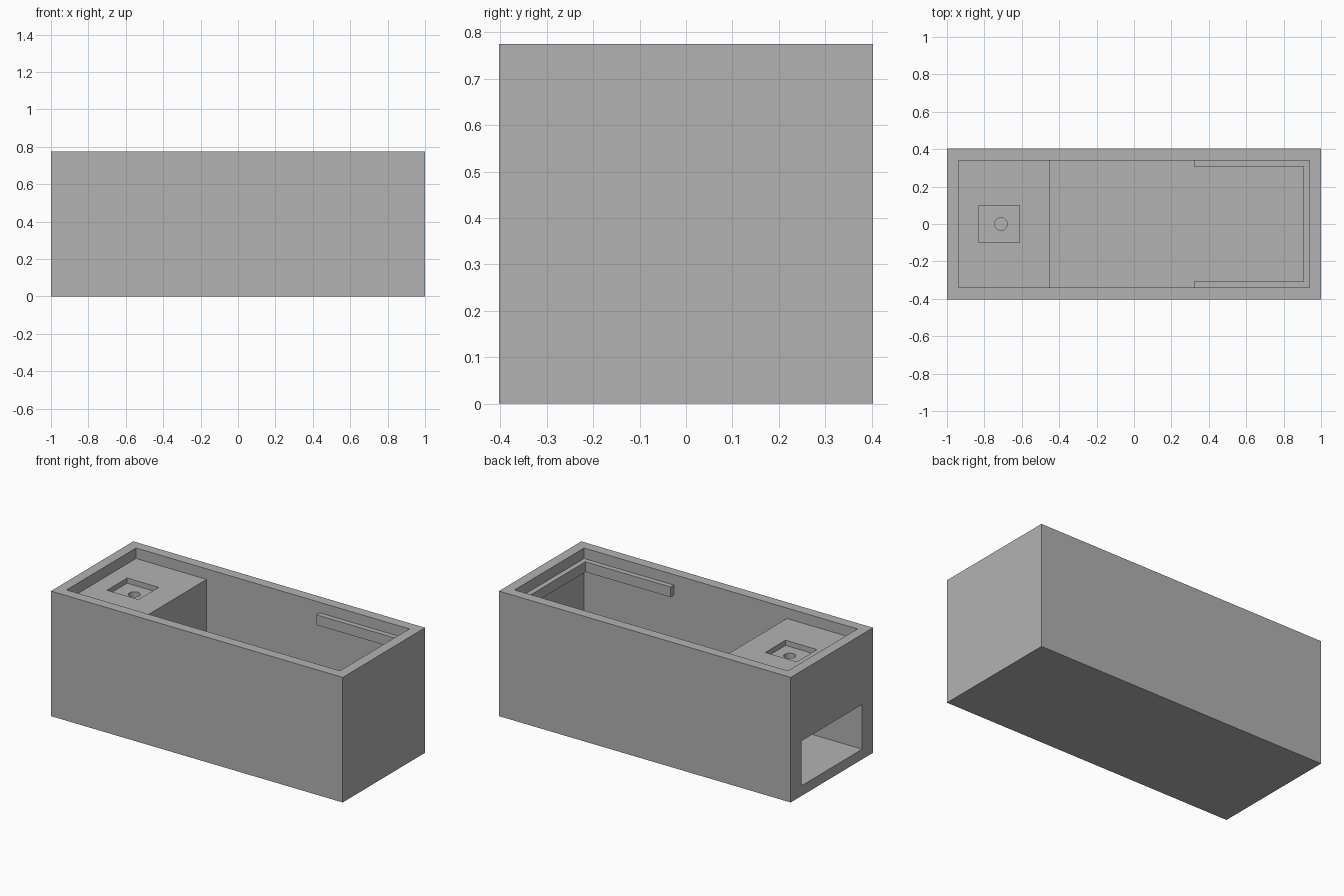
import bpy
import bmesh
from mathutils import Vector

old = bpy.data.objects.get("Cube")
if old:
    bpy.data.objects.remove(old, do_unlink=True)

# Main dimensions
LENGTH, WIDTH, HEIGHT = 2.0, 0.806, 0.775
WALL = 0.063
IN_X, IN_Y = LENGTH / 2 - WALL, WIDTH / 2 - WALL
DECK_Z = HEIGHT - 0.065
DECK_EDGE = -0.453
RECESS_Z = DECK_Z - 0.032

grey = bpy.data.materials.new("plain_grey")
grey.use_nodes = True
GREY = (0.448, 0.448, 0.448, 1)
grey.diffuse_color = GREY
grey.node_tree.nodes["Principled BSDF"].inputs["Base Color"].default_value = GREY


def finish(name, bm):
    bmesh.ops.recalc_face_normals(bm, faces=bm.faces)
    mesh = bpy.data.meshes.new(name)
    bm.to_mesh(mesh)
    bm.free()
    mesh.materials.append(grey)
    obj = bpy.data.objects.new(name, mesh)
    bpy.context.scene.collection.objects.link(obj)
    return obj


def box(name, low, high):
    low, high = Vector(low), Vector(high)
    bm = bmesh.new()
    bmesh.ops.create_cube(bm, size=1)
    bmesh.ops.scale(bm, vec=high - low, verts=bm.verts)
    bmesh.ops.translate(bm, vec=(low + high) / 2, verts=bm.verts)
    return finish(name, bm)


def cut(target, cutter):
    cutter.hide_render = True
    mod = target.modifiers.new("cut", "BOOLEAN")
    mod.operation = "DIFFERENCE"
    mod.solver = "EXACT"
    mod.object = cutter
    bpy.context.view_layer.objects.active = target
    bpy.ops.object.modifier_apply(modifier=mod.name)
    bpy.data.objects.remove(cutter, do_unlink=True)


# Outer tub block
tub = box("tub_body", (-LENGTH / 2, -WIDTH / 2, 0), (LENGTH / 2, WIDTH / 2, HEIGHT))

# Rim opening down to the deck, then the deep basin beside the deck
cut(tub, box("rim_cutter", (-IN_X, -IN_Y, DECK_Z), (IN_X, IN_Y, 1)))
cut(tub, box("basin_cutter", (DECK_EDGE, -IN_Y, WALL), (IN_X, IN_Y, 0.9)))

# Storage bay opening in the end wall under the deck
cut(tub, box("bay_cutter", (-1.1, -0.296, WALL), (DECK_EDGE - WALL, 0.296, 0.34)))

# Square recess in the deck with a round drain
cut(tub, box("recess_cutter", (-0.829, -0.099, RECESS_Z), (-0.613, 0.099, 0.9)))
bm = bmesh.new()
bmesh.ops.create_cone(bm, cap_ends=True, segments=32, radius1=0.034,
                      radius2=0.034, depth=0.6)
bmesh.ops.translate(bm, vec=(-0.711, 0, 0.5), verts=bm.verts)
cut(tub, finish("drain_cutter", bm))

# U-shaped support rail around the far end of the basin
RAIL, RAIL_START = 0.032, 0.322
half = [(RAIL_START, IN_Y - RAIL), (RAIL_START, IN_Y), (IN_X, IN_Y)]
inner = (IN_X - RAIL, IN_Y - RAIL)
outline = half + [(x, -y) for x, y in reversed(half)]
outline += [(inner[0], -inner[1]), inner]
bm = bmesh.new()
face = bm.faces.new([bm.verts.new((x, y, DECK_Z - 0.063)) for x, y in outline])
top = bmesh.ops.extrude_face_region(bm, geom=[face])["geom"]
bmesh.ops.translate(bm, vec=(0, 0, 0.063),
                    verts=[g for g in top if isinstance(g, bmesh.types.BMVert)])
finish("support_rail", bm)
